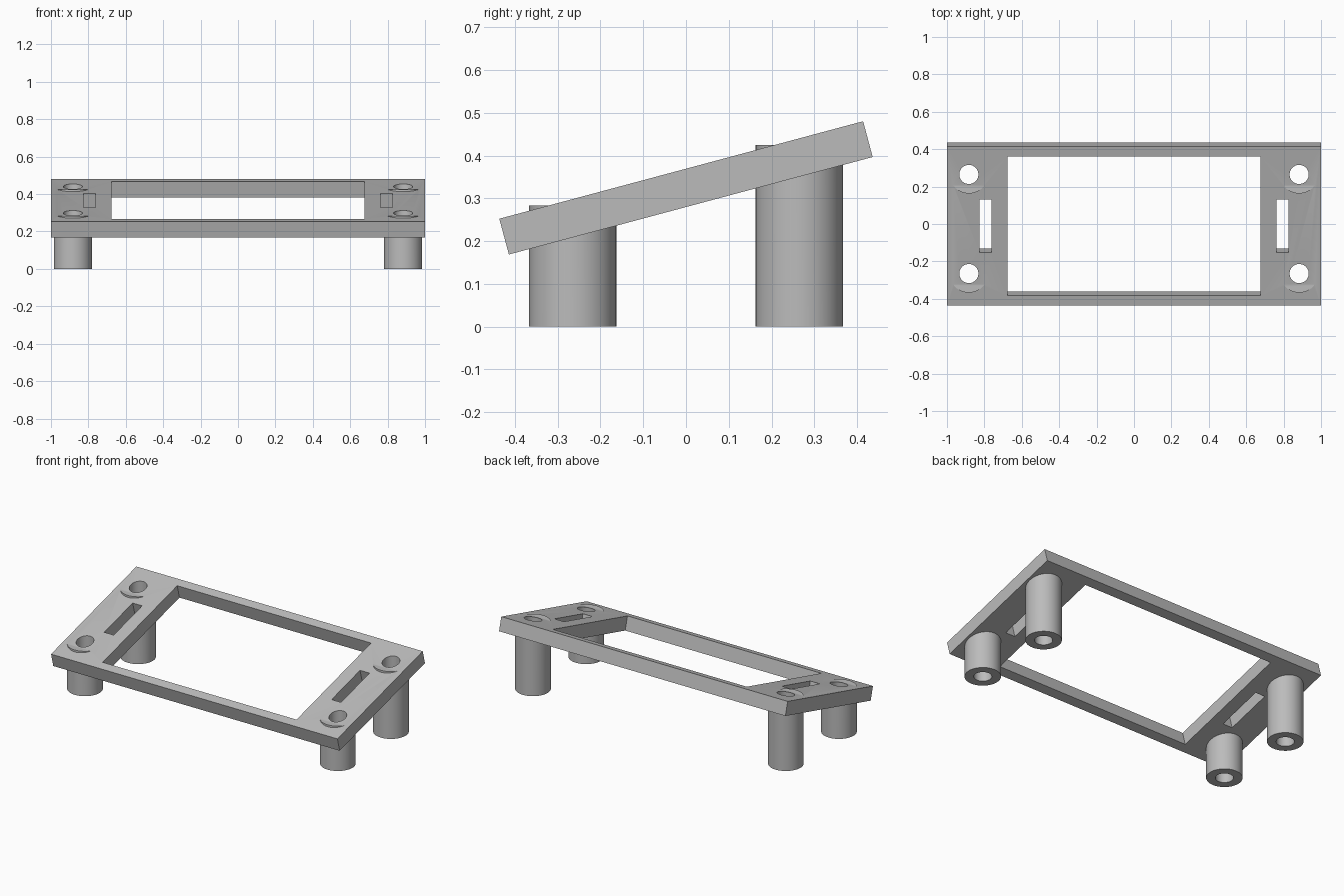
import bpy
import math
from mathutils import Matrix

cube = bpy.data.objects.get("Cube")
if cube:
    bpy.data.objects.remove(cube, do_unlink=True)

TILT = math.radians(15)
CENTER = (0, 0, 0.3245)
PLATE = (2.0, 0.881, 0.0866)
POST_X, POST_Y, POST_R, HOLE_R = 0.883, 0.265, 0.102, 0.051

grey = bpy.data.materials.new("plain grey")
grey.use_nodes = True
colour = (0.5, 0.5, 0.5, 1)
grey.diffuse_color = colour
grey.node_tree.nodes["Principled BSDF"].inputs["Base Color"].default_value = colour


def tilted_box(name, size, x=0.0):
    """Box lying in the plane of the sloped plate."""
    bpy.ops.mesh.primitive_cube_add(size=1)
    ob = bpy.context.object
    ob.name = name
    ob.data.transform(Matrix.Translation(CENTER) @ Matrix.Rotation(TILT, 4, 'X')
                      @ Matrix.Translation((x, 0, 0)) @ Matrix.Diagonal((*size, 1)))
    ob.data.materials.append(grey)
    return ob


def upright_cylinder(name, x, y, radius, bottom, top):
    bpy.ops.mesh.primitive_cylinder_add(vertices=64, radius=radius, depth=top - bottom)
    ob = bpy.context.object
    ob.name = name
    ob.data.transform(Matrix.Translation((x, y, (bottom + top) / 2)))
    ob.data.materials.append(grey)
    return ob


def combine(target, tool, operation):
    """Apply a boolean and discard the tool object."""
    mod = target.modifiers.new(operation.lower(), 'BOOLEAN')
    mod.operation = operation
    mod.solver = 'EXACT'
    mod.object = tool
    bpy.context.view_layer.objects.active = target
    bpy.ops.object.modifier_apply(modifier=mod.name)
    bpy.data.objects.remove(tool, do_unlink=True)


# Sloped plate with its large window
frame = tilted_box("sloped_frame_with_posts", PLATE)
combine(frame, tilted_box("window_cutter", (1.354, 0.77, 0.3)), 'DIFFERENCE')

# Slots, one in each side panel
for side in (-1, 1):
    combine(frame, tilted_box("slot_cutter", (0.066, 0.294, 0.3), side * 0.794), 'DIFFERENCE')

# Upright hollow posts: short in front, tall behind, poking through the plate
for side in (-1, 1):
    for end, top in ((-1, 0.283), (1, 0.425)):
        x, y = side * POST_X, end * POST_Y
        combine(frame, upright_cylinder("post", x, y, POST_R, 0, top), 'UNION')
        combine(frame, upright_cylinder("bore", x, y, HOLE_R, -0.1, 0.7), 'DIFFERENCE')

# Round walls shade smoothly, flat faces stay crisp
bpy.ops.object.select_all(action='DESELECT')
frame.select_set(True)
bpy.context.view_layer.objects.active = frame
bpy.ops.object.shade_smooth_by_angle(angle=math.radians(30))
